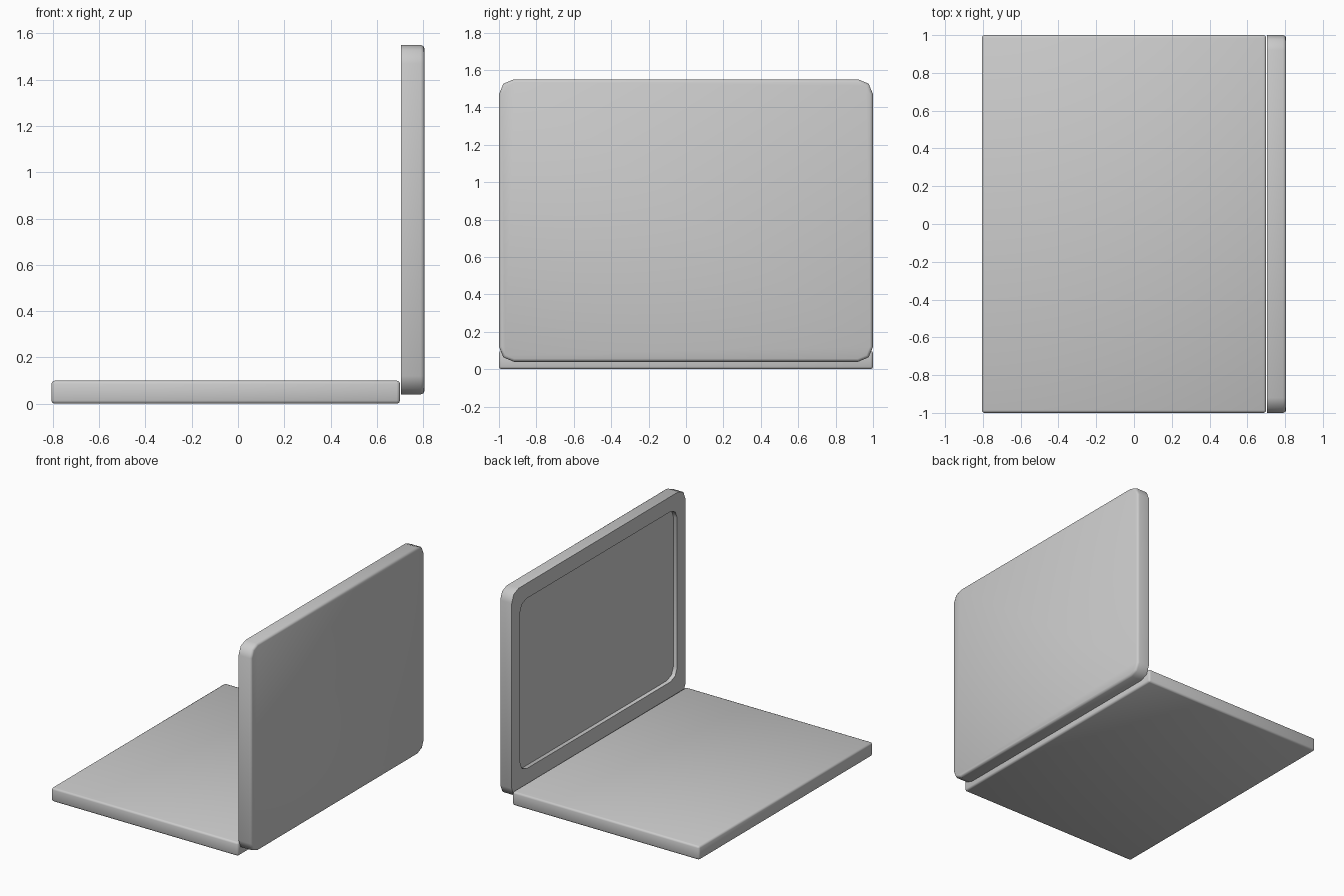
import bpy, bmesh
from math import sin, cos, pi

if "Cube" in bpy.data.objects:
    bpy.data.objects.remove(bpy.data.objects["Cube"])


def finish(name, bm):
    bmesh.ops.recalc_face_normals(bm, faces=bm.faces)
    mesh = bpy.data.meshes.new(name)
    bm.to_mesh(mesh)
    bm.free()
    obj = bpy.data.objects.new(name, mesh)
    bpy.context.collection.objects.link(obj)
    bpy.ops.object.select_all(action='DESELECT')
    obj.select_set(True)
    bpy.context.view_layer.objects.active = obj
    bpy.ops.object.shade_smooth_by_angle(angle=0.85)
    return obj


def rounded_loop(bm, x, half_y, z0, z1, r, seg=2):
    """Rounded rectangle of vertices in the plane at x."""
    corners = [(half_y - r, z1 - r), (-half_y + r, z1 - r),
               (-half_y + r, z0 + r), (half_y - r, z0 + r)]
    verts = []
    for i, (cy, cz) in enumerate(corners):
        for s in range(seg + 1):
            a = (i + s / seg) * pi / 2
            verts.append(bm.verts.new((x, cy + r * cos(a), cz + r * sin(a))))
    return verts


# Base slab with softened edges
bm = bmesh.new()
bmesh.ops.create_cube(bm, size=1)
for v in bm.verts:
    v.co.x = -0.053 + v.co.x * 1.506
    v.co.y *= 2
    v.co.z = 0.05 + v.co.z * 0.1
bmesh.ops.bevel(bm, geom=bm.edges[:], offset=0.014, segments=2,
                profile=0.5, affect='EDGES')
finish("keyboard_base", bm)

# Upright lid: screen floor, recess wall, bezel, outer rim, softened back
bm = bmesh.new()
sections = [
    (0.735, 0.905, 0.20, 1.44, 0.075),
    (0.705, 0.905, 0.20, 1.44, 0.075),
    (0.705, 1.0, 0.04, 1.55, 0.08),
    (0.789, 1.0, 0.04, 1.55, 0.08),
    (0.801, 0.995, 0.045, 1.545, 0.075),
    (0.806, 0.984, 0.056, 1.534, 0.066),
]
loops = [rounded_loop(bm, *s) for s in sections]
for a, b in zip(loops, loops[1:]):
    n = len(a)
    for i in range(n):
        j = (i + 1) % n
        bm.faces.new((a[i], a[j], b[j], b[i]))
bm.faces.new(loops[0])
bm.faces.new(loops[-1])
finish("screen_lid", bm)
